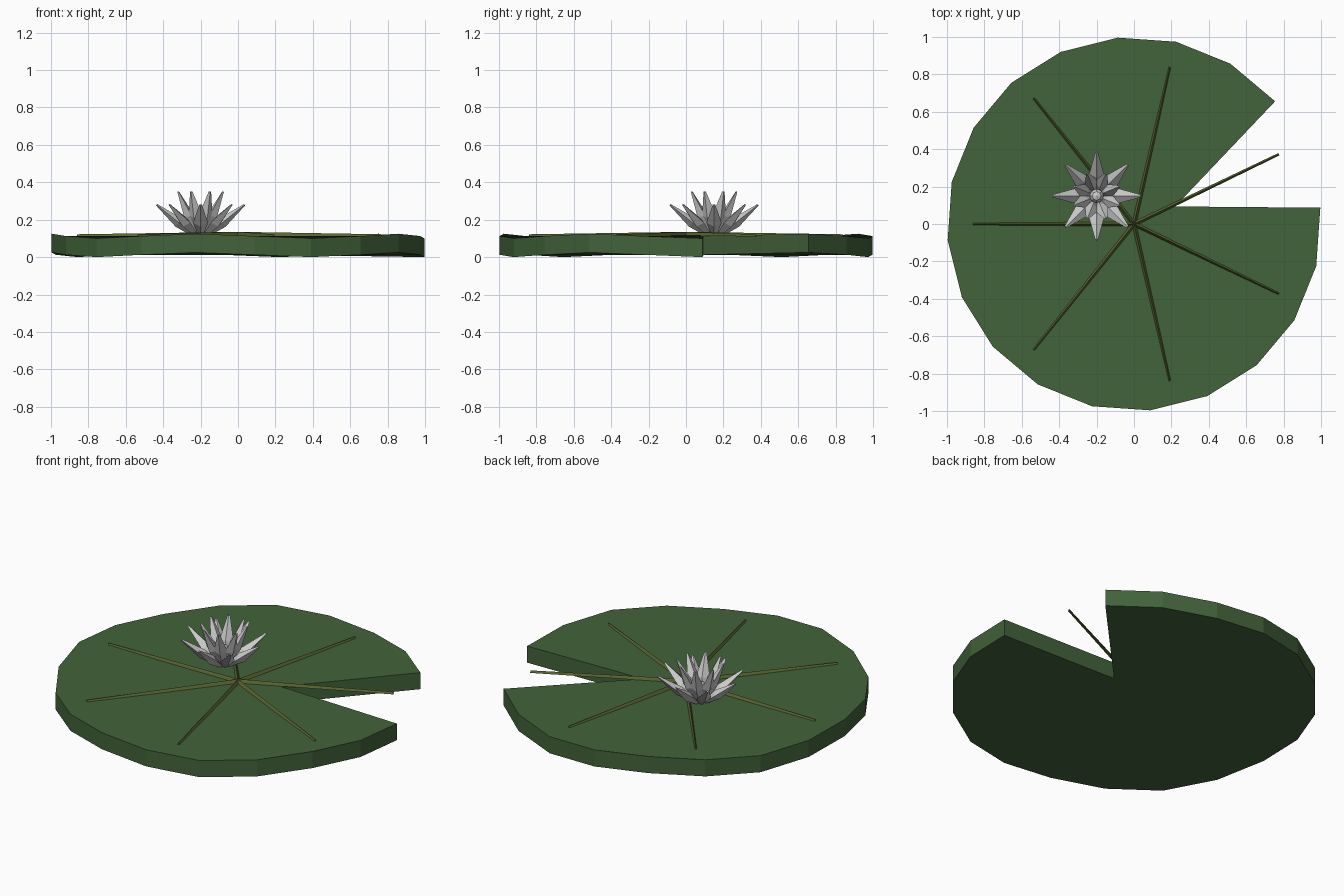
import bpy, bmesh, math
from mathutils import Vector, Matrix

if "Cube" in bpy.data.objects:
    bpy.data.objects.remove(bpy.data.objects["Cube"])


def make_object(name, bm, color=None):
    bmesh.ops.recalc_face_normals(bm, faces=bm.faces)
    mesh = bpy.data.meshes.new(name)
    bm.to_mesh(mesh)
    bm.free()
    obj = bpy.data.objects.new(name, mesh)
    bpy.context.collection.objects.link(obj)
    if color:
        mat = bpy.data.materials.new(name + "_color")
        mat.diffuse_color = (*color, 1)
        mat.use_nodes = True
        mat.node_tree.nodes["Principled BSDF"].inputs["Base Color"].default_value = mat.diffuse_color
        mesh.materials.append(mat)
    return obj


def loft(bm, start, end, stations, sides, squash=1.0, phase=0.0):
    """Faceted spindle from start to end; stations are (fraction, radius)."""
    axis = (end - start).normalized()
    side = axis.cross(Vector((0, 0, 1))).normalized()
    up = side.cross(axis)
    rings = []
    for t, r in stations:
        c = start.lerp(end, t)
        angles = [phase + math.tau * i / sides for i in range(sides)]
        rings.append([bm.verts.new(c + side * r * math.cos(a) + up * r * squash * math.sin(a))
                      for a in angles])
    for a, b in zip(rings, rings[1:]):
        for i in range(sides):
            j = (i + 1) % sides
            bm.faces.new((a[i], a[j], b[j], b[i]))
    bm.faces.new(rings[0])
    bm.faces.new(rings[-1])


# Pad: twenty-sided wavy disc with one rim point pulled inward as the notch
NOTCH = math.radians(23)
bm = bmesh.new()
outline = []
for k in range(20):
    a = NOTCH + math.tau * k / 20
    r = 0.24 if k == 0 else 1.0
    z = 0.0125 + (0.0 if k == 0 else 0.0125 * math.cos(5 * (a - math.radians(41))))
    outline.append(Vector((r * math.cos(a), r * math.sin(a), z)))
bottom = [bm.verts.new(p) for p in outline]
top = [bm.verts.new(p + Vector((0, 0, 0.1))) for p in outline]
bm.faces.new(top)
bm.faces.new(bottom[::-1])
for i in range(20):
    j = (i + 1) % 20
    bm.faces.new((bottom[i], bottom[j], top[j], top[i]))
make_object("lily_pad", bm, (0.055, 0.125, 0.042))

# Veins: seven thin three-sided bars radiating from the pad centre
bm = bmesh.new()
for k in range(7):
    a = math.pi + math.tau * k / 7
    end = Vector((0.86 * math.cos(a), 0.86 * math.sin(a), 0.114))
    loft(bm, Vector((0, 0, 0.122)), end, [(0, 0.013), (1, 0.008)], 3, phase=math.pi / 2)
make_object("leaf_veins", bm, (0.10, 0.13, 0.03))

# Flower: two staggered rings of eight faceted petals
CENTRE = Vector((-0.2, 0.15, 0))
PETAL = [(0, 0.014), (0.42, 0.04), (1, 0.007)]


def petal_ring(name, base, tip, offset):
    bm = bmesh.new()
    for k in range(8):
        a = offset + math.tau * k / 8
        out = Vector((math.cos(a), math.sin(a), 0))
        loft(bm, CENTRE + out * base[0] + Vector((0, 0, base[1])),
             CENTRE + out * tip[0] + Vector((0, 0, tip[1])), PETAL, 4, squash=0.7)
    make_object(name, bm)


petal_ring("outer_petals", (0.03, 0.115), (0.235, 0.28), 0)
petal_ring("inner_petals", (0.025, 0.13), (0.13, 0.35), math.pi / 8)

# Flower heart
bm = bmesh.new()
bmesh.ops.create_uvsphere(bm, u_segments=8, v_segments=5, radius=0.04,
                          matrix=Matrix.Translation(CENTRE + Vector((0, 0, 0.19))))
make_object("flower_heart", bm)
